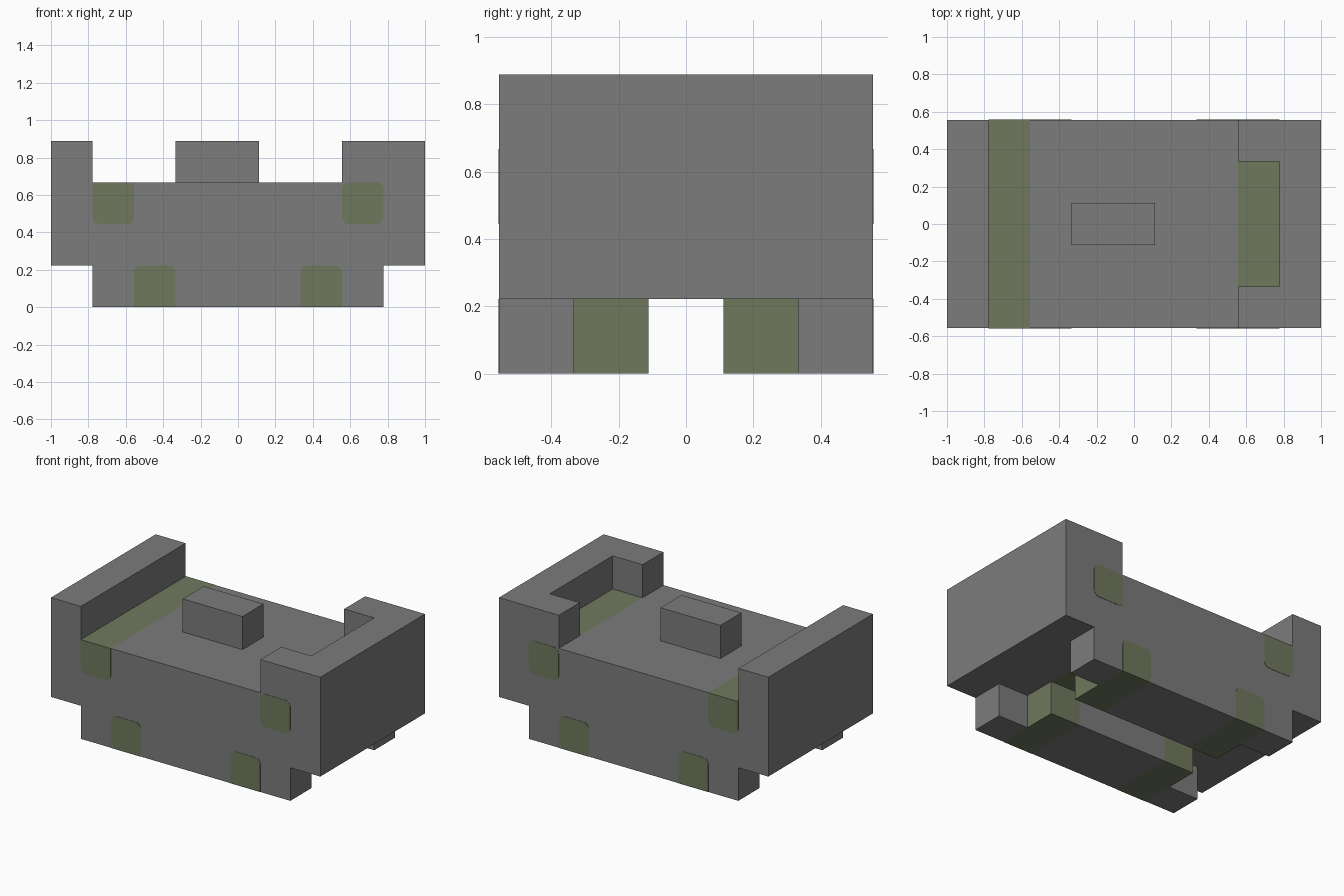
import bpy
import bmesh
from math import cos, sin, pi
from mathutils import Vector

U = 1 / 9        # half a block
cube = bpy.data.objects.get("Cube")
if cube:
    bpy.data.objects.remove(cube, do_unlink=True)


def make_material(name, rgb):
    mat = bpy.data.materials.new(name)
    mat.use_nodes = True
    mat.diffuse_color = (*rgb, 1)
    mat.node_tree.nodes["Principled BSDF"].inputs["Base Color"].default_value = (*rgb, 1)
    return mat


GREY = make_material("dark grey", (0.2, 0.2, 0.2))
GREEN = make_material("olive green", (0.16, 0.19, 0.11))


def block_range(x0, x1, y0, y1, z0, z1):
    """Centres of the blocks, two units wide, that fill a box."""
    return {(x, y, z) for x in range(x0 + 1, x1, 2)
            for y in range(y0 + 1, y1, 2) for z in range(z0 + 1, z1, 2)}


# Parts laid out on the block grid
skids = set()
for s in (-4, 2):
    skids |= block_range(-5, 5, s - 1, s + 3, 0, 2)
skids = {c for c in skids if abs(c[1]) < 5}
for y in (-5, 3):
    skids |= block_range(-7, 7, y, y + 2, 0, 2)
parts = {
    "hull": block_range(-9, 9, -5, 5, 2, 6),
    "skids": skids,
    "right_end_wall": block_range(-9, -7, -5, 5, 6, 8),
    "left_end_wall": block_range(5, 9, -5, 5, 6, 8) - block_range(5, 7, -3, 3, 6, 8),
    "centre_block": block_range(-3, 1, -1, 1, 6, 8),
}
filled = set().union(*parts.values())


def is_green(cell, normal):
    """Olive bars run from side to side; their outer ends are separate plates."""
    x, y, z = cell
    if abs(y) == 4 and normal.y:
        return False
    return (abs(x) == 4 and z < 4) or (abs(x) == 6 and z == 5)


def finish(name, bm, materials):
    mesh = bpy.data.meshes.new(name)
    bm.to_mesh(mesh)
    bm.free()
    for mat in materials:
        mesh.materials.append(mat)
    obj = bpy.data.objects.new(name, mesh)
    bpy.context.collection.objects.link(obj)


def build_part(name, cells):
    """Make only the exposed block faces, then merge the flat areas."""
    bm = bmesh.new()
    for cell in sorted(cells):
        centre = Vector(cell)
        for axis in range(3):
            for sign in (-1, 1):
                n = Vector((0, 0, 0))
                n[axis] = sign
                if tuple(int(v) for v in centre + 2 * n) in filled:
                    continue
                a = Vector((0, 0, 0))
                a[(axis + 1) % 3] = 1
                b = n.cross(a)
                ring = (a + b, b - a, -a - b, a - b)
                face = bm.faces.new([bm.verts.new((centre + n + r) * U) for r in ring])
                face.material_index = int(is_green(cell, n))
    bmesh.ops.remove_doubles(bm, verts=bm.verts, dist=0.001)
    bmesh.ops.dissolve_limit(bm, angle_limit=0.01, verts=bm.verts,
                             edges=bm.edges, delimit={'MATERIAL'})
    finish(name, bm, (GREY, GREEN))


for name, cells in parts.items():
    build_part(name, cells)


# Olive bar ends: thin plates with rounded corners on both long sides
def bar_end(name, x, z, side, round_top, round_bottom, radius=0.32, steps=4):
    points = []
    for i, (sx, sz) in enumerate(((1, 1), (-1, 1), (-1, -1), (1, -1))):
        if (round_top if sz > 0 else round_bottom):
            for k in range(steps + 1):
                t = (i + k / steps) * pi / 2
                points.append((sx * (1 - radius) + radius * cos(t),
                               sz * (1 - radius) + radius * sin(t)))
        else:
            points.append((sx, sz))
    bm = bmesh.new()
    y = side * 5 * U
    face = bm.faces.new([bm.verts.new(((x + px) * U, y, (z + pz) * U)) for px, pz in points])
    out = bmesh.ops.extrude_face_region(bm, geom=[face])
    moved = [v for v in out["geom"] if isinstance(v, bmesh.types.BMVert)]
    bmesh.ops.translate(bm, verts=moved, vec=(0, side * 0.002, 0))
    bmesh.ops.recalc_face_normals(bm, faces=bm.faces)
    finish(name, bm, (GREEN,))


for side, label in ((-1, "front"), (1, "back")):
    bar_end(label + "_lower_right_bar_end", -4, 1, side, True, False)
    bar_end(label + "_lower_left_bar_end", 4, 1, side, True, False)
    bar_end(label + "_upper_right_bar_end", -6, 5, side, False, True)
    bar_end(label + "_upper_left_bar_end", 6, 5, side, True, True)
